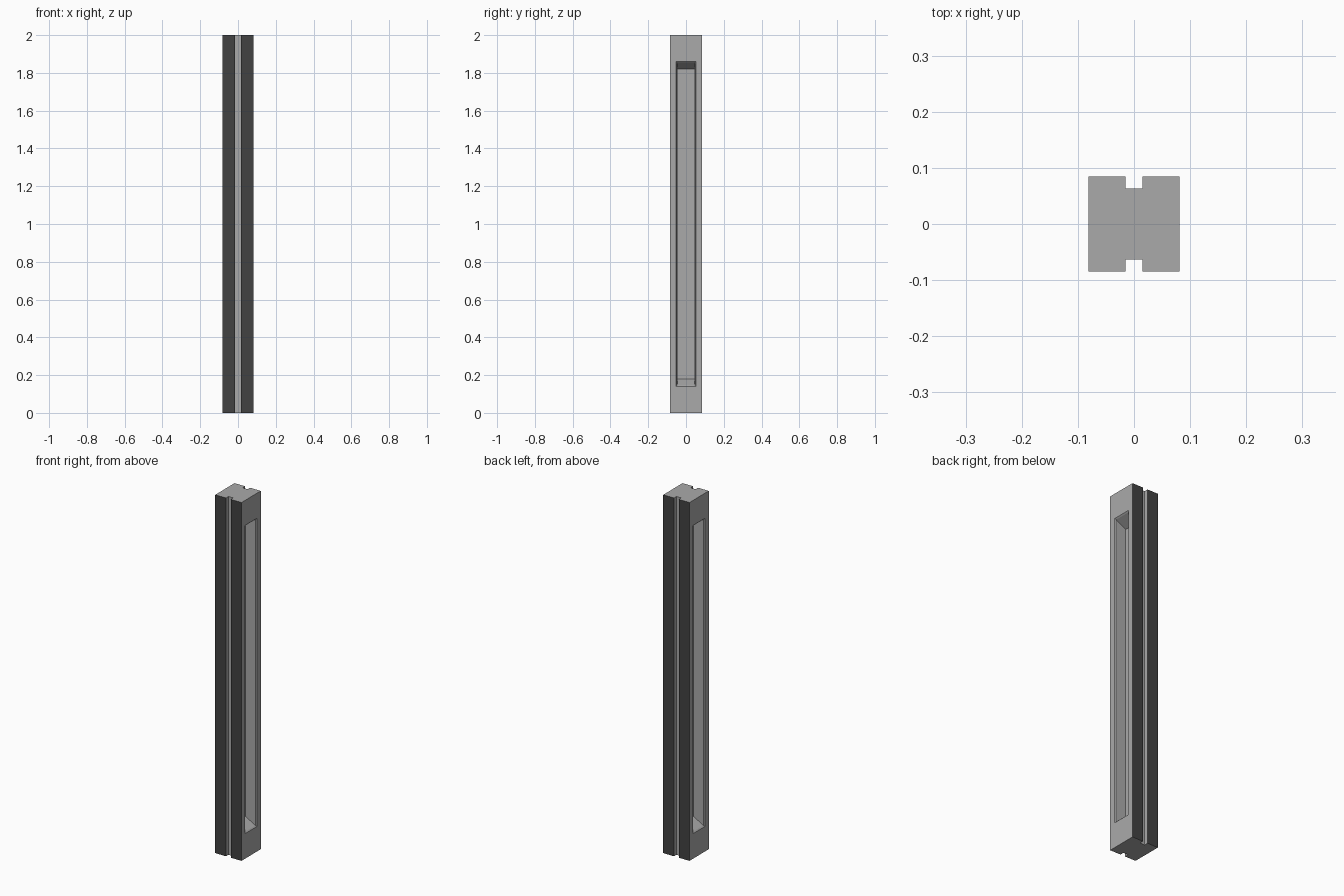
import bpy, bmesh

if "Cube" in bpy.data.objects:
    bpy.data.objects.remove(bpy.data.objects["Cube"])

HX, HY, H = 0.081, 0.085, 2.0      # half width, half depth, height
GX, GY = 0.015, 0.063              # groove half width, groove floor position

bm = bmesh.new()


def face(points, mat=0):
    bm.faces.new([bm.verts.new(p) for p in points]).material_index = mat


def ring(x, y, z0):
    return [(x, -y, z0), (x, y, z0), (x, y, H - z0), (x, -y, H - z0)]


def bridge(a, b):
    n = len(a)
    for i in range(n):
        j = (i + 1) % n
        face([a[i], a[j], b[j], b[i]])


# deep side pockets: outer face, chamfered rim, tapered well, floor
for s in (-1, 1):
    rings = [ring(s * HX, GY, 0), ring(s * HX, 0.053, 0.14),
             ring(s * 0.075, 0.0465, 0.146), ring(s * 0.015, 0.0455, 0.18)]
    for a, b in zip(rings, rings[1:]):
        bridge(a, b)
    face(rings[-1])

# top and bottom of the core, split at the grooves
xs = [-HX, -GX, GX, HX]
for z in (0, H):
    for a, b in zip(xs, xs[1:]):
        face([(a, -GY, z), (b, -GY, z), (b, GY, z), (a, GY, z)])

# groove floors
for s in (-1, 1):
    y = s * GY
    face([(-GX, y, 0), (GX, y, 0), (GX, y, H), (-GX, y, H)])

# rails beside each groove, dark on the outer front and back
profile = [(GY, 0), (HY, 0), (HY, H), (GY, H)]
for sx in (-1, 1):
    for sy in (-1, 1):
        inner = [(sx * GX, sy * y, z) for y, z in profile]
        outer = [(sx * HX, sy * y, z) for y, z in profile]
        for i in range(3):
            face([inner[i], inner[i + 1], outer[i + 1], outer[i]], int(i == 1))
        face(inner)
        face(outer)

bmesh.ops.remove_doubles(bm, verts=bm.verts, dist=1e-5)
bmesh.ops.recalc_face_normals(bm, faces=bm.faces)
mesh = bpy.data.meshes.new("grooved_column")
bm.to_mesh(mesh)
bm.free()

# mid grey body, dark front and back
for name, v in (("body_grey", 0.4), ("dark_facing", 0.055)):
    m = bpy.data.materials.new(name)
    m.diffuse_color = (v, v, v, 1)
    m.use_nodes = True
    m.node_tree.nodes["Principled BSDF"].inputs["Base Color"].default_value = m.diffuse_color
    mesh.materials.append(m)
bpy.context.collection.objects.link(bpy.data.objects.new("grooved_column", mesh))
